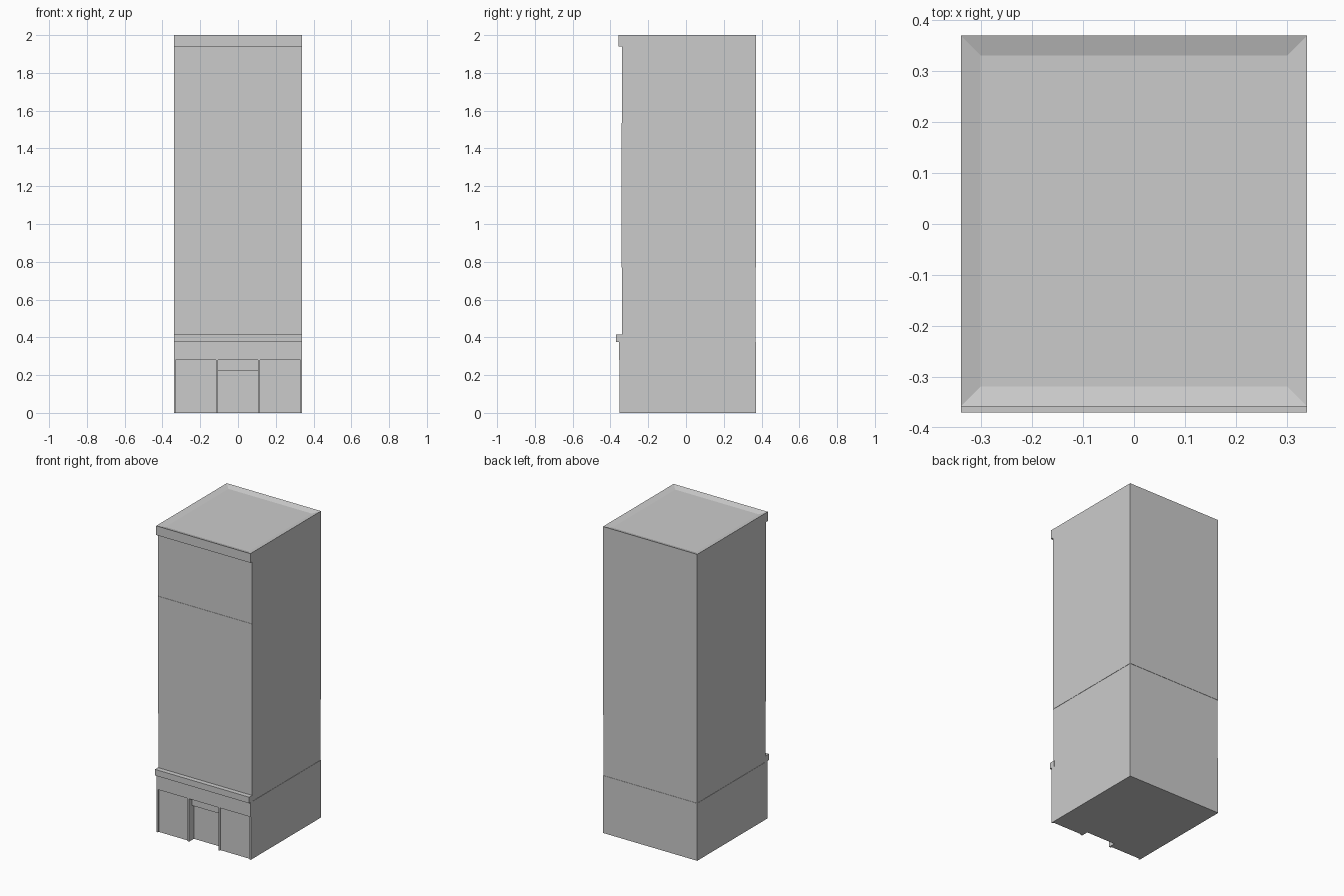
import bpy, bmesh

if "Cube" in bpy.data.objects:
    bpy.data.objects.remove(bpy.data.objects["Cube"])

HW = 0.34      # half width of the building
BACK = 0.37    # rear wall


def box(name, x0, x1, y0, y1, z0, z1):
    bm = bmesh.new()
    bmesh.ops.create_cube(bm, size=1)
    for v in bm.verts:
        v.co = ((x0 + x1) / 2 + v.co.x * (x1 - x0),
                (y0 + y1) / 2 + v.co.y * (y1 - y0),
                (z0 + z1) / 2 + v.co.z * (z1 - z0))
    return finish(name, bm)


def finish(name, bm):
    mesh = bpy.data.meshes.new(name)
    bm.to_mesh(mesh)
    bm.free()
    ob = bpy.data.objects.new(name, mesh)
    bpy.context.collection.objects.link(ob)
    return ob


def prism(name, outline, z0, z1):
    """Extrude a plan outline upwards."""
    bm = bmesh.new()
    face = bm.faces.new([bm.verts.new((x, y, z0)) for x, y in outline])
    ext = bmesh.ops.extrude_face_region(bm, geom=[face])
    for v in ext["geom"]:
        if isinstance(v, bmesh.types.BMVert):
            v.co.z = z1
    bmesh.ops.recalc_face_normals(bm, faces=bm.faces)
    return finish(name, bm)


# ground floor with the entrance recess cut into its plan
prism("ground_floor", [(-HW, BACK), (-HW, -0.345), (-0.105, -0.345),
                       (-0.105, -0.305), (0.105, -0.305), (0.105, -0.345),
                       (HW, -0.345), (HW, BACK)], 0, 0.28)
box("door_transom", -0.105, 0.105, -0.325, -0.30, 0.225, 0.28)

# slim pilasters beside the door and at the corners
for side in (-1, 1):
    for label, a, b in (("door", 0.105, 0.117), ("corner", 0.33, HW)):
        xs = sorted((side * a, side * b))
        box(f"{label}_pilaster", xs[0], xs[1], -0.353, -0.344, 0, 0.28)

# fascia and ledge above the shopfront
box("fascia", -HW, HW, -0.355, BACK, 0.28, 0.375)
box("ledge", -HW, HW, -0.37, -0.33, 0.375, 0.415)

# lower and upper storeys with slight setbacks at the seams
box("lower_storeys", -0.338, 0.338, -0.339, BACK - 0.002, 0.375, 0.77)
box("middle_storeys", -HW, HW, -0.342, BACK, 0.77, 1.535)

# top storeys with shallow sloped roof pan inside the parapet edge
top = box("top_storeys", -HW, HW, -0.34, BACK, 1.535, 1.94)
cap = box("cornice_and_roof", -HW, HW, -0.358, BACK, 1.94, 2.0)
bm = bmesh.new()
bm.from_mesh(cap.data)
bm.normal_update()
roof = [f for f in bm.faces if f.normal.z > 0.9]
bmesh.ops.inset_region(bm, faces=roof, thickness=0.055, depth=-0.012)
bm.to_mesh(cap.data)
bm.free()
